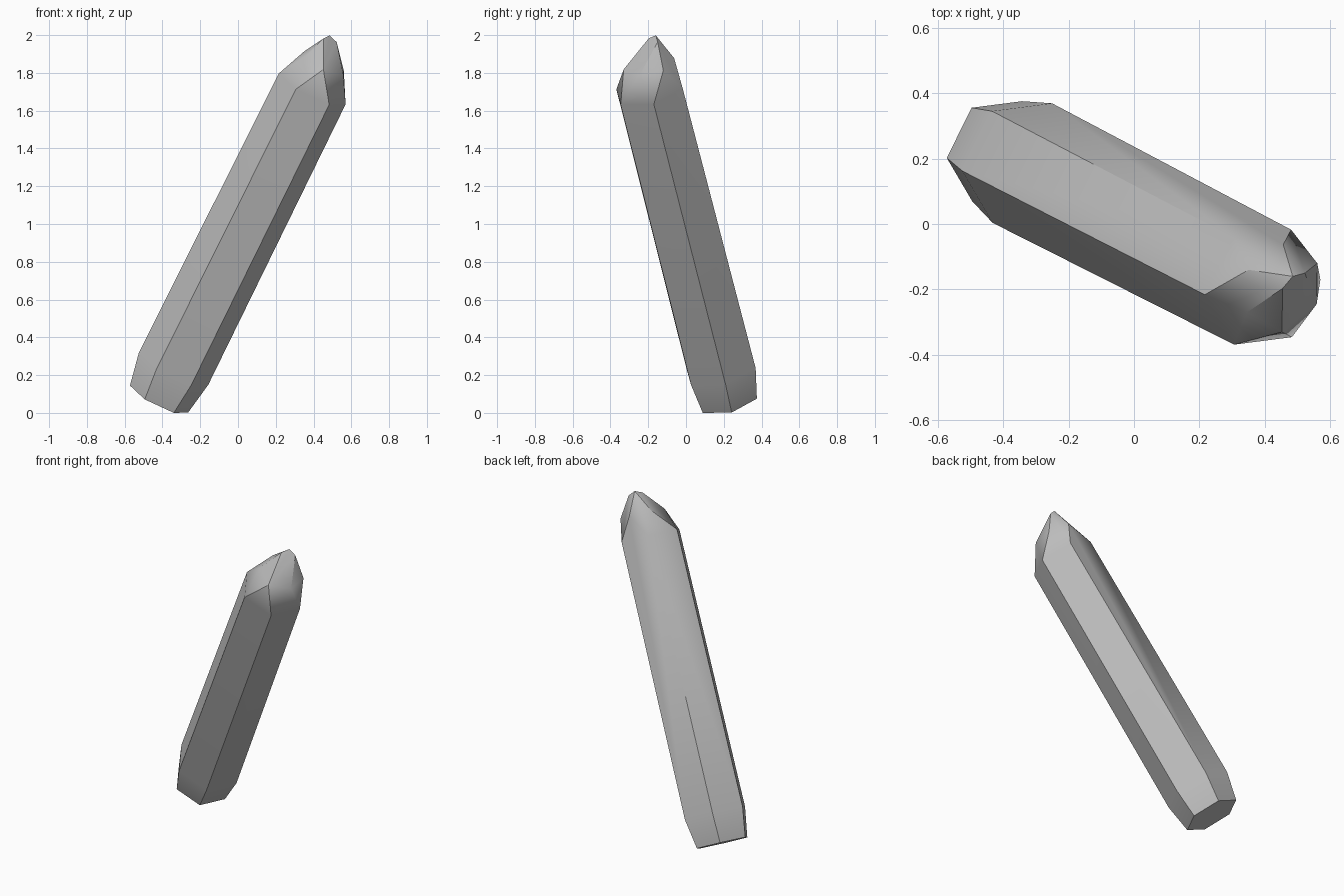
import bpy, bmesh, math
from mathutils import Vector

cube = bpy.data.objects.get("Cube")
if cube:
    bpy.data.objects.remove(cube, do_unlink=True)

# Stone colour
stone = bpy.data.materials.new("grey_stone")
stone.use_nodes = True
grey = (0.5, 0.5, 0.5, 1)
stone.diffuse_color = grey
stone.node_tree.nodes["Principled BSDF"].inputs["Base Color"].default_value = grey

# Frame of the leaning shaft: axis, and two directions across it
axis = Vector((0.434, -0.226, 0.873)).normalized()
across = Vector((0.896, 0.12, -0.43))
across = (across - axis * across.dot(axis)).normalized()
side = axis.cross(across)


def hexagon(centre, radius):
    """Six corners of a regular ring square to the axis."""
    corners = []
    for i in range(6):
        angle = math.radians(60 * i)
        offset = across * math.cos(angle) + side * math.sin(angle)
        corners.append(Vector(centre) + offset * radius)
    return corners


# Shaft: narrowed foot, lower shoulder, upper shoulder
points = hexagon((-0.418, 0.222, 0.075), 0.171)
points += hexagon((-0.341, 0.186, 0.236), 0.204)
points += hexagon((0.393, -0.193, 1.717), 0.196)

# Uneven broken tip: facet corners, then the crest
points += [
    (0.56, -0.12, 1.815), (0.456, -0.063, 1.88), (0.35, -0.14, 1.915),
    (0.345, -0.27, 1.88), (0.452, -0.33, 1.82), (0.558, -0.245, 1.79),
]
points += [(0.454, -0.197, 1.985), (0.522, -0.15, 1.965), (0.485, -0.16, 2)]

# Wrap the corners in flat facets
bm = bmesh.new()
for p in points:
    bm.verts.new(p)
bmesh.ops.convex_hull(bm, input=bm.verts[:])
loose = [v for v in bm.verts if not v.link_faces]
bmesh.ops.delete(bm, geom=loose, context='VERTS')
bmesh.ops.dissolve_limit(bm, angle_limit=math.radians(2),
                         verts=bm.verts[:], edges=bm.edges[:])
bmesh.ops.recalc_face_normals(bm, faces=bm.faces[:])

# Rest the foot on the ground
lowest = min(v.co.z for v in bm.verts)
bmesh.ops.translate(bm, verts=bm.verts[:], vec=(0, 0, -lowest))

mesh = bpy.data.meshes.new("crystal_shard")
bm.to_mesh(mesh)
bm.free()
mesh.materials.append(stone)
shard = bpy.data.objects.new("crystal_shard", mesh)
bpy.context.collection.objects.link(shard)

# Soft shading over the shallow shoulders, sharp along the shaft
bpy.ops.object.select_all(action='DESELECT')
shard.select_set(True)
bpy.context.view_layer.objects.active = shard
bpy.ops.object.shade_smooth_by_angle(angle=math.radians(30))
weighted = shard.modifiers.new("even_facets", 'WEIGHTED_NORMAL')
weighted.keep_sharp = True
